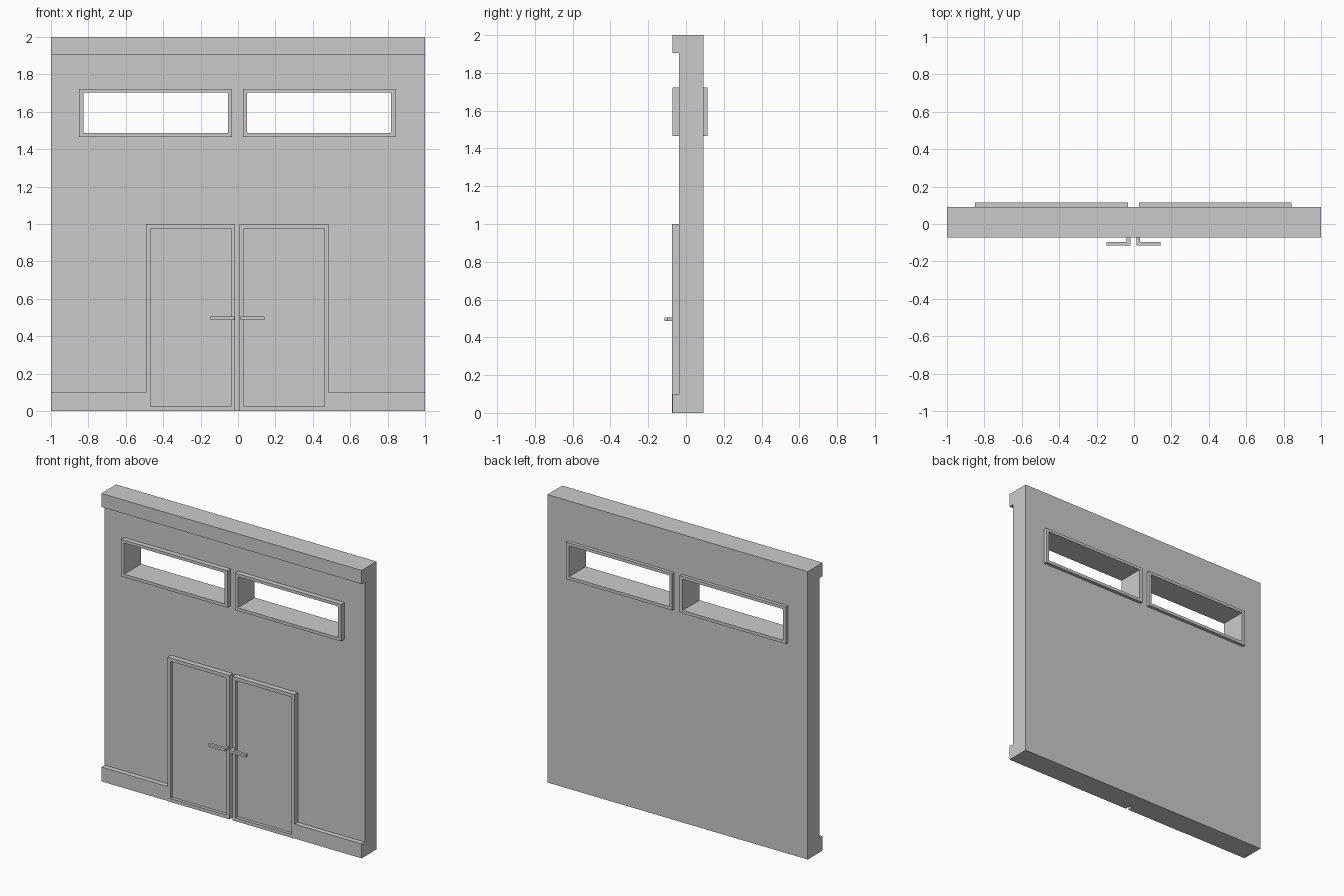
import bpy, bmesh

if "Cube" in bpy.data.objects:
    bpy.data.objects.remove(bpy.data.objects["Cube"])

CX = -0.003                      # centre line shared by doors, windows and handles
WALL_F, TRIM_F, WALL_B, FRAME_B = -0.036, -0.071, 0.092, 0.115


def finish(name, bm):
    bmesh.ops.recalc_face_normals(bm, faces=bm.faces[:])
    mesh = bpy.data.meshes.new(name)
    bm.to_mesh(mesh)
    bm.free()
    ob = bpy.data.objects.new(name, mesh)
    bpy.context.collection.objects.link(ob)
    return ob


def extrude_profile(name, points, offset):
    bm = bmesh.new()
    face = bm.faces.new([bm.verts.new(p) for p in points])
    ext = bmesh.ops.extrude_face_region(bm, geom=[face])
    verts = [v for v in ext["geom"] if isinstance(v, bmesh.types.BMVert)]
    bmesh.ops.translate(bm, verts=verts, vec=offset)
    return finish(name, bm)


def box(name, x, y, z):
    pts = [(x[0], y[0], z[0]), (x[1], y[0], z[0]), (x[1], y[0], z[1]), (x[0], y[0], z[1])]
    return extrude_profile(name, pts, (0, y[1] - y[0], 0))


def span(side, a, b):
    """x range at distance a..b from the centre line on one side"""
    return sorted((CX + side * a, CX + side * b))


def cut(ob, cutter):
    mod = ob.modifiers.new("cut", "BOOLEAN")
    mod.operation = "DIFFERENCE"
    mod.solver = "EXACT"
    mod.object = cutter
    cutter.hide_render = True
    cutter.hide_set(True)


def ring(name, xo, zo, xi, zi, y):
    """rectangular frame between an outer and an inner rectangle"""
    bm = bmesh.new()
    loops = []
    for yy in y:
        for xs, zs in ((xo, zo), (xi, zi)):
            loops.append([bm.verts.new((a, yy, b)) for a, b in
                          ((xs[0], zs[0]), (xs[1], zs[0]), (xs[1], zs[1]), (xs[0], zs[1]))])
    for p, q in ((0, 1), (1, 3), (3, 2), (2, 0)):
        for i in range(4):
            j = (i + 1) % 4
            bm.faces.new((loops[p][i], loops[p][j], loops[q][j], loops[q][i]))
    return finish(name, bm)


# Wall with cornice and skirting as one side profile
profile = [(TRIM_F, 0), (WALL_B, 0), (WALL_B, 2), (TRIM_F, 2),
           (TRIM_F, 1.906), (WALL_F, 1.906), (WALL_F, 0.1), (TRIM_F, 0.1)]
wall = extrude_profile("wall", [(-1, y, z) for y, z in profile], (2, 0, 0))

# Skirting is interrupted at the doorway
cut(wall, box("doorway_cutter", span(1, -0.488, 0.488), (-0.2, WALL_F), (-0.1, 0.2)))

for side, label in ((-1, "left"), (1, "right")):
    # Window opening with a raised frame on both faces
    xo, zo = span(side, 0.029, 0.846), (1.465, 1.722)
    xi, zi = span(side, 0.051, 0.822), (1.486, 1.702)
    cut(wall, box(label + "_window_cutter", xi, (-0.3, 0.3), zi))
    ring(label + "_window_frame_front", xo, zo, xi, zi, (TRIM_F, WALL_F))
    ring(label + "_window_frame_back", xo, zo, xi, zi, (WALL_B, FRAME_B))

    # Door leaf with a recessed panel
    door = box(label + "_door", span(side, 0.012, 0.488), (TRIM_F - 0.002, WALL_F), (0, 1))
    bm = bmesh.new()
    bm.from_mesh(door.data)
    front = min(bm.faces, key=lambda f: f.calc_center_median().y)
    bmesh.ops.inset_region(bm, faces=[front], thickness=0.033)
    ext = bmesh.ops.extrude_discrete_faces(bm, faces=[front])
    bmesh.ops.translate(bm, verts=ext["faces"][0].verts[:], vec=(0, 0.022, 0))
    bm.to_mesh(door.data)
    bm.free()

    # L-shaped door handle
    outline = [(0.016, -0.073), (0.016, -0.115), (0.144, -0.115),
               (0.144, -0.095), (0.036, -0.095), (0.036, -0.073)]
    extrude_profile(label + "_handle", [(CX + side * x, y, 0.487) for x, y in outline],
                    (0, 0, 0.019))
